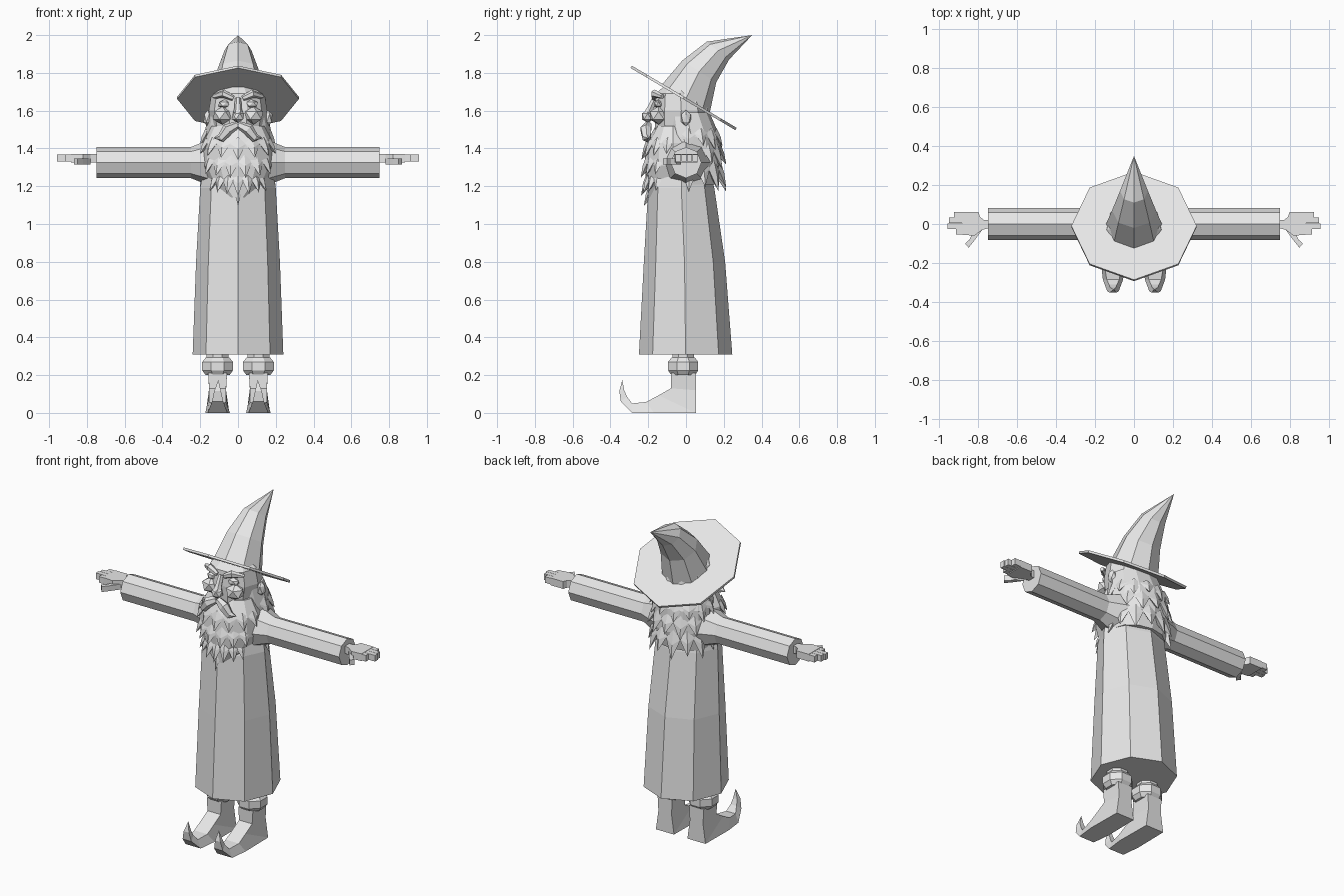
import bpy, bmesh, math
from mathutils import Vector, Matrix

if "Cube" in bpy.data.objects:
    bpy.data.objects.remove(bpy.data.objects["Cube"])

grey = bpy.data.materials.new("plain_grey")
grey.diffuse_color = (0.8, 0.8, 0.8, 1)
grey.use_nodes = True
grey.node_tree.nodes["Principled BSDF"].inputs["Base Color"].default_value = grey.diffuse_color


def finish(name, bm):
    bmesh.ops.recalc_face_normals(bm, faces=bm.faces)
    me = bpy.data.meshes.new(name)
    bm.to_mesh(me)
    bm.free()
    me.materials.append(grey)
    ob = bpy.data.objects.new(name, me)
    bpy.context.collection.objects.link(ob)
    return ob


def loft(name, rings):
    """Skin closed rings in order; a one-point ring makes a tip."""
    bm = bmesh.new()
    vs = [[bm.verts.new(p) for p in r] for r in rings]
    for a, b in zip(vs, vs[1:]):
        n = max(len(a), len(b))
        for i in range(n):
            j = (i + 1) % n
            if len(b) == 1:
                bm.faces.new((a[i], a[j], b[0]))
            elif len(a) == 1:
                bm.faces.new((a[0], b[j], b[i]))
            else:
                bm.faces.new((a[i], a[j], b[j], b[i]))
    for r in (vs[0], vs[-1]):
        if len(r) > 2:
            bm.faces.new(r)
    return finish(name, bm)


def ring(cy, z, rx, ry, n=8):
    return [(rx * math.cos(2 * math.pi * i / n), cy + ry * math.sin(2 * math.pi * i / n), z)
            for i in range(n)]


def tilted_ring(front, back, rx, n=8, lift=0):
    """Ring through two (y, z) points in the middle plane, half width rx."""
    f, b = Vector((0, *front)), Vector((0, *back))
    c, d = (f + b) / 2, (b - f) / 2
    up = Vector((0, -d.z, d.y)).normalized() * lift
    return [c + up + Vector((rx * math.cos(2 * math.pi * i / n), 0, 0))
            + d * math.sin(2 * math.pi * i / n) for i in range(n)]


def sweep(name, pts, radii, n=6, flat=1.0):
    """Tapered tube along a short path; radius 0 makes a point."""
    pts = [Vector(p) for p in pts]
    rings = []
    for i, (p, r) in enumerate(zip(pts, radii)):
        t = (pts[min(i + 1, len(pts) - 1)] - pts[max(i - 1, 0)]).normalized()
        u = t.cross(Vector((0, 1, 0))).normalized()
        v = t.cross(u)
        rings.append([p] if r == 0 else
                     [p + r * (math.cos(2 * math.pi * k / n) * u + flat * math.sin(2 * math.pi * k / n) * v)
                      for k in range(n)])
    return loft(name, rings)


def ball(name, loc, size, sub=1):
    bm = bmesh.new()
    bmesh.ops.create_icosphere(bm, subdivisions=sub, radius=1,
                               matrix=Matrix.Translation(loc) @ Matrix.Diagonal((*size, 1)))
    return finish(name, bm)


def plate(name, outline, z0, z1):
    return loft(name, [[(x, y, z) for x, y in outline] for z in (z0, z1)])


def tufts(name, locks):
    """Pointed locks of hair: (angle, half angle, cy, rx, ry, top z, tip z)."""
    bm = bmesh.new()
    for a, w, cy, rx, ry, zt, zb in locks:
        def on(ang, k, z):
            t = math.radians(ang)
            return bm.verts.new(((rx + k) * math.cos(t), cy + (ry + k) * math.sin(t), z))
        h = zt - zb
        tl, tr = on(a - w, 0, zt - 0.3 * h), on(a + w, 0, zt - 0.3 * h)
        top, mid = on(a, -0.005, zt), on(a, 0.018, zt - 0.5 * h)
        tip, back = on(a, 0.028, zb), on(a, -0.03, zt - 0.5 * h)
        loop = [top, tl, tip, tr]
        for i in range(4):
            p, q = loop[i], loop[(i + 1) % 4]
            bm.faces.new((p, q, mid))
            bm.faces.new((q, p, back))
    return finish(name, bm)


# Robe
loft("robe", [ring(-0.002, 0.31, 0.24, 0.247), ring(-0.008, 0.8, 0.222, 0.215),
              ring(-0.025, 1.19, 0.2, 0.175), ring(-0.02, 1.39, 0.17, 0.12),
              ring(-0.02, 1.46, 0.1, 0.09)])

# Head, hair mass and beard mass
loft("head", [ring(-0.03, 1.40, 0.10, 0.11, 10), ring(-0.03, 1.5, 0.135, 0.14, 10),
              ring(-0.025, 1.6, 0.155, 0.15, 10), ring(-0.03, 1.69, 0.14, 0.135, 10),
              ring(-0.02, 1.74, 0.09, 0.09, 10)])
loft("hair", [ring(0.0, 1.59, 0.155, 0.125, 12), ring(0.03, 1.46, 0.182, 0.15, 12),
              ring(0.03, 1.32, 0.185, 0.155, 12), ring(0.03, 1.21, 0.17, 0.13, 12)])
loft("beard", [ring(-0.07, 1.52, 0.14, 0.09, 12), ring(-0.07, 1.43, 0.185, 0.14, 12),
               ring(-0.07, 1.31, 0.19, 0.15, 12), ring(-0.1, 1.21, 0.14, 0.11, 12),
               ring(-0.16, 1.14, 0.05, 0.045, 12)])

# Rows of hair locks behind
rows = []
for r, (zt, zb, cy, rx, ry) in enumerate([(1.51, 1.39, 0.025, 0.175, 0.145),
                                          (1.43, 1.29, 0.03, 0.18, 0.155),
                                          (1.34, 1.17, 0.03, 0.175, 0.16)]):
    count = 8 - r % 2
    for i in range(count):
        a = 90 + (i - (count - 1) / 2) * 27
        rows.append((a, 15, cy, rx, ry, zt, zb + 0.025 * (i % 2)))
tufts("hair_locks", rows)

# Rows of beard locks in front, longest in the middle
rows = []
for r, (zt, zb, cy, rx, ry) in enumerate([(1.46, 1.34, -0.07, 0.178, 0.138),
                                          (1.37, 1.24, -0.07, 0.178, 0.145),
                                          (1.28, 1.15, -0.085, 0.145, 0.125)]):
    count = 7 - r % 2
    for i in range(count):
        off = (i - (count - 1) / 2) * (26 - 3 * r)
        rows.append((270 + off, 14, cy, rx, ry, zt, zb + 0.0004 * abs(off)))
rows.append((270, 22, -0.15, 0.06, 0.045, 1.22, 1.095))
tufts("beard_locks", rows)

# Nose
sweep("nose_bridge", [(0, -0.165, 1.665), (0, -0.19, 1.61), (0, -0.205, 1.57)], [0.016, 0.02, 0.03])
ball("nose_tip", (0, -0.203, 1.57), (0.038, 0.035, 0.035))

# Hat
brim = ((-0.29, 1.832), (0.265, 1.503))
loft("hat_brim", [tilted_ring(*brim, 0.322, lift=k) for k in (-0.007, 0.007)])
loft("hat_cone", [tilted_ring((-0.13, 1.735), (0.125, 1.585), 0.145),
                  tilted_ring((-0.02, 1.865), (0.16, 1.75), 0.113),
                  tilted_ring((0.11, 1.965), (0.228, 1.87), 0.072), [(0, 0.35, 2.0)]])

for s, side in ((1, "left"), (-1, "right")):
    # Face details
    ball(side + "_cheek", (s * 0.082, -0.145, 1.575), (0.058, 0.055, 0.048))
    ball(side + "_eye", (s * 0.07, -0.145, 1.635), (0.04, 0.026, 0.024))
    ball(side + "_ear", (s * 0.16, 0.0, 1.56), (0.025, 0.03, 0.045))
    sweep(side + "_brow", [(s * 0.025, -0.168, 1.665), (s * 0.075, -0.165, 1.69), (s * 0.13, -0.125, 1.675)],
          [0.014, 0.022, 0.012])
    sweep(side + "_moustache", [(s * 0.005, -0.2, 1.525), (s * 0.055, -0.212, 1.5),
                                (s * 0.09, -0.208, 1.455), (s * 0.13, -0.2, 1.455)],
          [0.02, 0.032, 0.024, 0])

    # Sleeve, flaring into the shoulder
    loft(side + "_sleeve", [[(s * x, r * math.sin(k * math.pi / 4), 1.325 + r * math.cos(k * math.pi / 4))
                             for k in range(8)] for x, r in ((0.13, 0.13), (0.25, 0.082), (0.75, 0.082))])

    # Hand with fingers and thumb
    palm = [(0.74, -0.02), (0.74, 0.02), (0.77, 0.02), (0.79, 0.035), (0.8, 0.062), (0.885, 0.062),
            (0.885, -0.055), (0.82, -0.06), (0.78, -0.03)]
    plate(side + "_palm", [(s * x, y) for x, y in palm], 1.325, 1.37)
    for i, tip in enumerate((0.925, 0.95, 0.957, 0.915)):
        y = 0.062 - i * 0.0295
        plate(side + "_finger_%d" % (i + 1),
              [(s * x, yy) for x, yy in ((0.87, y), (tip, y), (tip, y - 0.028), (0.87, y - 0.028))],
              1.33, 1.368)
    plate(side + "_thumb", [(s * x, y) for x, y in ((0.78, -0.03), (0.83, -0.05), (0.845, -0.08),
                                                    (0.868, -0.1), (0.85, -0.122), (0.82, -0.085))],
          1.315, 1.348)

    # Leg and boot cuff
    cx = s * 0.108
    for name, prof, k in (("leg", ((0.25, 0.06), (0.33, 0.06)), 1.0),
                          ("boot_cuff", ((0.2, 0.065), (0.225, 0.083), (0.27, 0.083), (0.292, 0.065)), 1.0)):
        loft(side + "_" + name, [[(cx + r * math.cos((i + 0.5) * math.pi / 4) * 1.06,
                                   -0.015 + r * math.sin((i + 0.5) * math.pi / 4) * 1.04, z)
                                  for i in range(8)] for z, r in prof])

    # Boot with curled toe: rear (y, z), front (y, z), half widths
    boot = [((0.052, 0.21), (-0.08, 0.21), 0.05, 0.05), ((0.052, 0.12), (-0.08, 0.13), 0.045, 0.045),
            ((0.052, 0.0), (-0.145, 0.093), 0.062, 0.045), ((-0.17, 0.0), (-0.21, 0.058), 0.065, 0.045),
            ((-0.285, 0.0), (-0.285, 0.05), 0.052, 0.032), ((-0.345, 0.06), (-0.312, 0.085), 0.03, 0.02),
            ((-0.353, 0.115), (-0.327, 0.12), 0.018, 0.014)]
    loft(side + "_boot", [[(cx - wa, *a), (cx + wa, *a), (cx + wb, *b), (cx - wb, *b)]
                          for a, b, wa, wb in boot] + [[(cx - s * 0.004, -0.337, 0.175)]])
